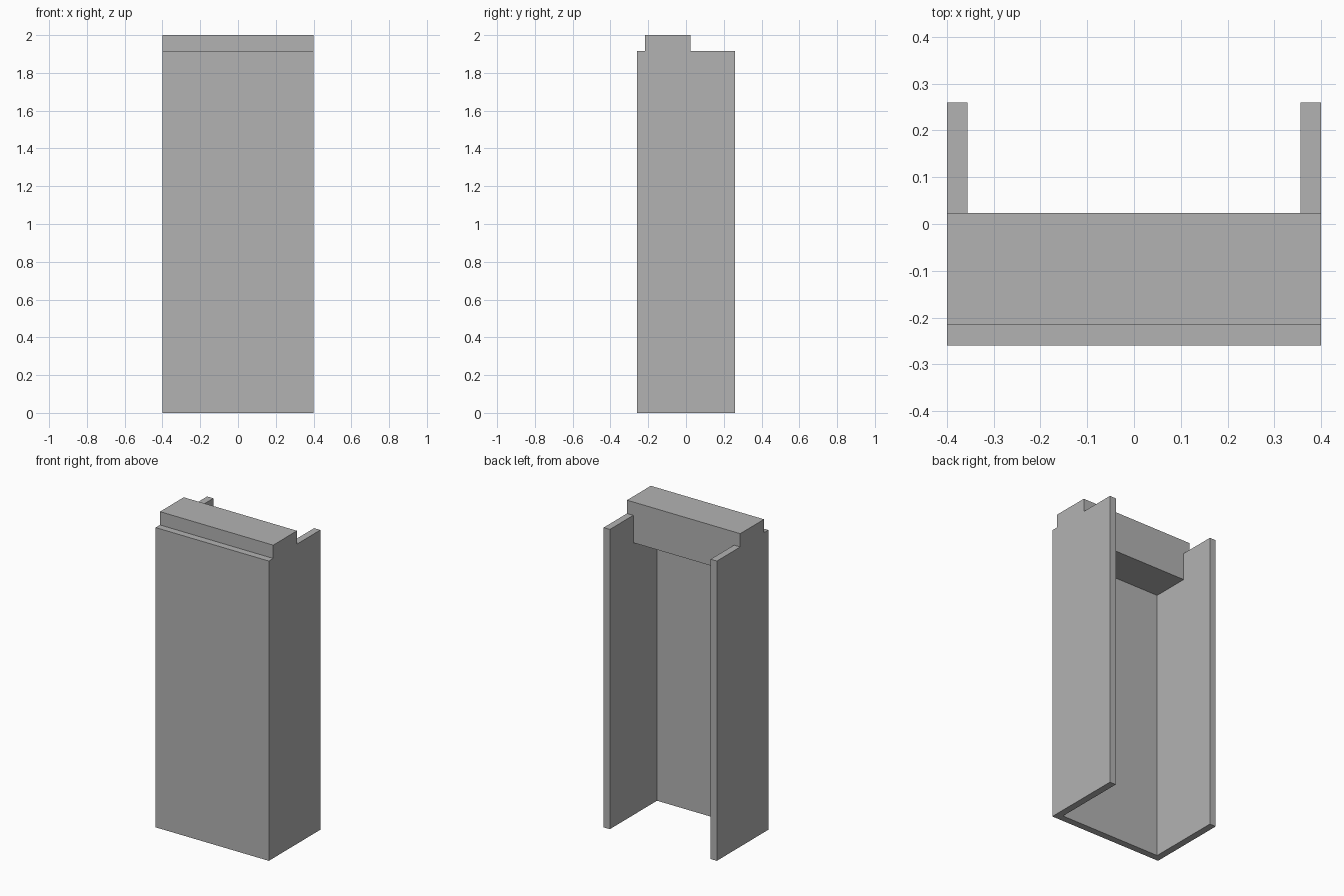
import bpy
import bmesh
from mathutils import Vector

cube = bpy.data.objects.get("Cube")
if cube:
    bpy.data.objects.remove(cube, do_unlink=True)

# Overall dimensions
HALF_W, HALF_D = 0.40, 0.26
WALL = 0.044
WALL_TOP, TOP = 1.915, 2.0
BEAM_BOTTOM, BEAM_BACK = 1.74, 0.024
INNER_W = HALF_W - WALL
INNER_FRONT = -HALF_D + WALL

grey = bpy.data.materials.new("plain_grey")
grey.use_nodes = True
grey.diffuse_color = (0.45, 0.45, 0.45, 1)
grey.node_tree.nodes["Principled BSDF"].inputs["Base Color"].default_value = grey.diffuse_color


def extrude_profile(name, points, direction):
    """Extrude a closed flat outline along a direction into a solid."""
    bm = bmesh.new()
    face = bm.faces.new([bm.verts.new(p) for p in points])
    result = bmesh.ops.extrude_face_region(bm, geom=[face], use_keep_orig=True)
    moved = [v for v in result["geom"] if isinstance(v, bmesh.types.BMVert)]
    bmesh.ops.translate(bm, verts=moved, vec=Vector(direction))
    bmesh.ops.recalc_face_normals(bm, faces=bm.faces)
    mesh = bpy.data.meshes.new(name)
    bm.to_mesh(mesh)
    bm.free()
    mesh.materials.append(grey)
    obj = bpy.data.objects.new(name, mesh)
    bpy.context.collection.objects.link(obj)
    return obj


def mirrored(half):
    """Complete a half outline across x = 0."""
    return half + [(-x, y, z) for x, y, z in reversed(half)]


# Front panel and two side walls: U-shaped plan, open at the back
extrude_profile("channel_walls", mirrored([
    (HALF_W, -HALF_D, 0), (HALF_W, HALF_D, 0),
    (INNER_W, HALF_D, 0), (INNER_W, INNER_FRONT, 0),
]), (0, 0, WALL_TOP))

# Top beam: fits between the walls and rests on their upper edges
extrude_profile("top_beam", mirrored([
    (INNER_W, INNER_FRONT, BEAM_BOTTOM), (INNER_W, INNER_FRONT, WALL_TOP),
    (HALF_W, INNER_FRONT, WALL_TOP), (HALF_W, INNER_FRONT, TOP),
]), (0, BEAM_BACK - INNER_FRONT, 0))
